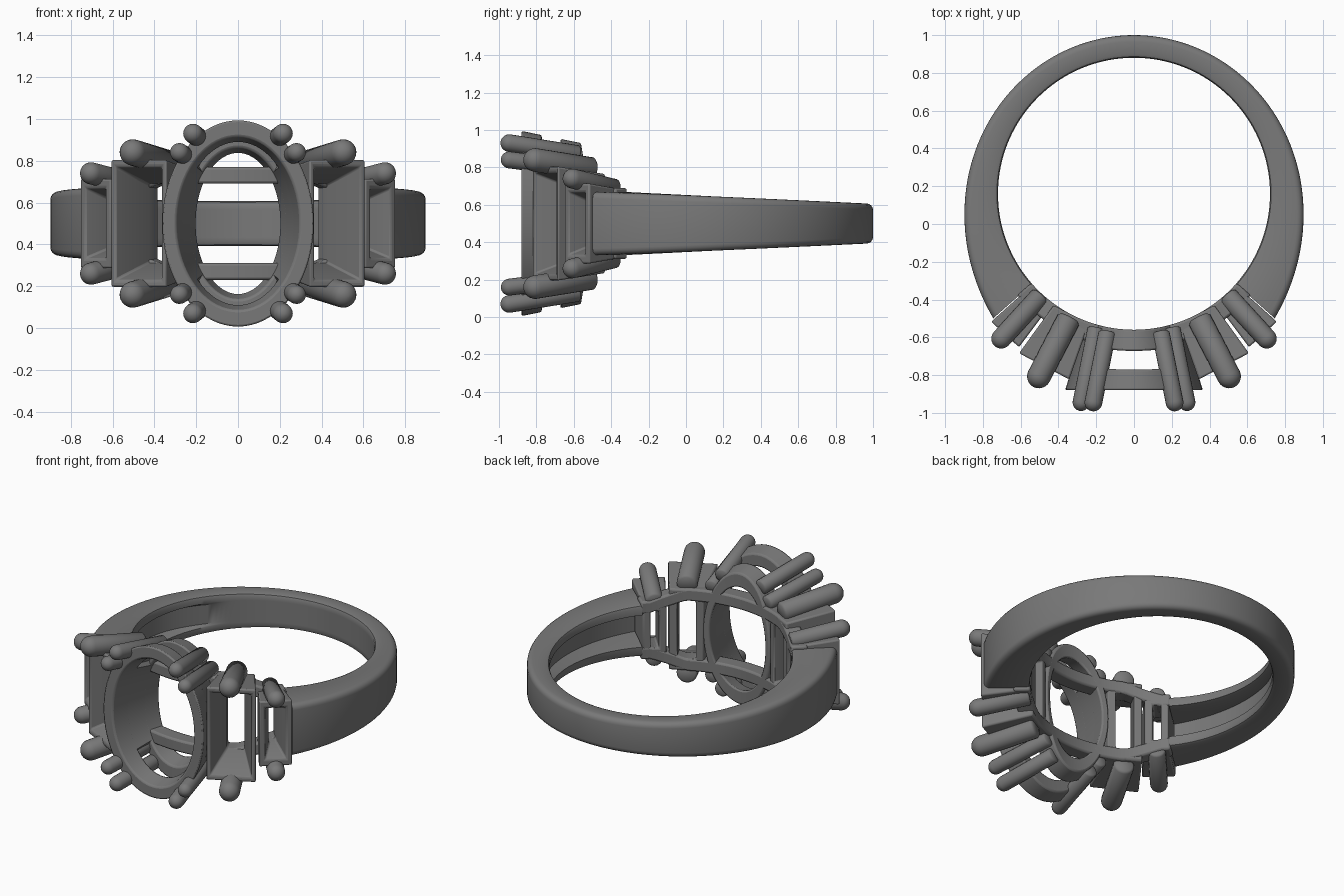
import bpy, bmesh
from math import sin, cos, pi, radians, sqrt
from mathutils import Vector

cube = bpy.data.objects.get("Cube")
if cube:
    bpy.data.objects.remove(cube, do_unlink=True)

metal = bpy.data.materials.new("grey metal")
metal.use_nodes = True
GREY = (0.19, 0.19, 0.19, 1)
metal.diffuse_color = GREY
metal.node_tree.nodes["Principled BSDF"].inputs["Base Color"].default_value = GREY

CY, RI, MID = 0.16, 0.72, 0.5      # finger hole centre, its radius, mid height


def loft(name, loops, closed=False, bevel=0, angle=35):
    """Skin a row of equal point loops; cap the ends unless closed."""
    bm = bmesh.new()
    rows = [[bm.verts.new(p) for p in loop] for loop in loops]
    n = len(rows[0])
    for i in range(len(rows) if closed else len(rows) - 1):
        a, b = rows[i], rows[(i + 1) % len(rows)]
        for j in range(n):
            k = (j + 1) % n
            bm.faces.new((a[j], a[k], b[k], b[j]))
    if not closed:
        bm.faces.new(rows[0])
        bm.faces.new(rows[-1])
    bmesh.ops.recalc_face_normals(bm, faces=bm.faces)
    mesh = bpy.data.meshes.new(name)
    bm.to_mesh(mesh)
    bm.free()
    mesh.materials.append(metal)
    ob = bpy.data.objects.new(name, mesh)
    bpy.context.collection.objects.link(ob)
    bpy.ops.object.select_all(action='DESELECT')
    ob.select_set(True)
    bpy.context.view_layer.objects.active = ob
    if bevel:
        mod = ob.modifiers.new("soft_edges", 'BEVEL')
        mod.width, mod.segments, mod.limit_method = bevel, 2, 'ANGLE'
    bpy.ops.object.shade_smooth_by_angle(angle=radians(angle))
    return ob


def polar(r, a, z, tang=0):
    """Point at radius r and angle a from the front, shifted along the tangent."""
    return Vector((r * sin(a) + tang * cos(a), CY - r * cos(a) + tang * sin(a), MID + z))


def lerp(a, b, t):
    return a + (b - a) * t


def prong(name, base, tip, r):
    """Round bar with a domed tip; tip is the centre of the dome."""
    axis = (tip - base).normalized()
    u = axis.cross(Vector((0, 0, 1))).normalized()
    v = axis.cross(u)
    stations = [(base, r * 0.8), (base + axis * r * 0.2, r)]
    stations += [(tip + axis * r * sin(t), r * cos(t)) for t in (k * pi / 12.6 for k in range(7))]
    loft(name, [[c + (u * cos(j * pi / 10) + v * sin(j * pi / 10)) * q for j in range(20)]
                for c, q in stations], angle=50)


# Band: widening towards the head, hollowed inside near the head
def band_section(t):
    a = pi - t
    at = abs(t) / (pi / 2)
    ro = 0.84 + 0.052 * at ** 2.88
    h = 0.105 + 0.047 * (1 - (CY + RI * 1.1 * cos(t)))
    fade = min(1, max(0, (at - 0.5) / 0.4))
    d = max(0, ro - RI - 0.09) * fade * fade * (3 - 2 * fade)
    b = 0.035
    half = [(RI + d, h * 0.5), (RI + d * 0.2, h * 0.58), (RI, h * 0.62), (RI, h - 0.02),
            (RI + 0.006, h - 0.006), (RI + 0.02, h)]
    half += [(ro - b + b * sin(k * pi / 8), h - b + b * cos(k * pi / 8)) for k in range(5)]
    full = half + [(r, -z) for r, z in reversed(half)]
    return [polar(r, a, z) for r, z in full]


END = radians(131.5)
loft("band", [band_section(lerp(-END, END, i / 120)) for i in range(121)])

# Inner rails under the settings
for sz, side in ((1, "upper"), (-1, "lower")):
    loops = []
    for i in range(49):
        a = radians(lerp(-49, 49, i / 48))
        zc = 0.23 - 0.08 * min(1, max(0, (abs(a) - 0.48) / 0.3))
        loops.append([polar(r, a, sz * (zc + z)) for r, z in
                      ((RI, -0.04), (RI, 0.04), (RI + 0.1, 0.04), (RI + 0.1, -0.04))])
    loft(side + "_rail", loops, bevel=0.012)


# Oval basket: cone with an open gap at top and bottom
def oval_point(a, s, inner):
    if inner:
        rx, rz = lerp(0.295, 0.2, s), lerp(0.415, 0.335, s)
    else:
        rx, rz = lerp(0.365, 0.24, s), lerp(0.495, 0.43, s)
    x = rx * cos(a)
    back = CY - sqrt(RI * RI - x * x)
    return Vector((x, lerp(-0.88, back, s), MID + rz * sin(a)))


def oval_section(a, s0, s1):
    return [oval_point(a, s0, False), oval_point(a, s0, True),
            oval_point(a, s1, True), oval_point(a, s1, False)]


for name, s0, s1 in (("oval_front_ring", 0, 0.34), ("oval_back_ring", 0.65, 1)):
    loft(name, [oval_section(i * pi / 36, s0, s1) for i in range(72)], closed=True, bevel=0.01)
for start, side in ((0, "left"), (pi, "right")):
    loft("oval_wall_" + side,
         [oval_section(start + lerp(-0.75, 0.75, i / 24), 0.3, 0.7) for i in range(25)])


# Rectangular side settings: tapered frames with a sloped seat and a slot
def frame(name, angle, r, w, h, h_back, lip, slot_w, slot_h, seat):
    def rect(rad, hw, hh):
        return [polar(rad, angle, z * hh, x * hw) for x, z in ((-1, -1), (1, -1), (1, 1), (-1, 1))]
    k = RI / r
    loft(name, [rect(r, w, h), rect(r, w - lip, h - lip * 1.3), rect(seat, slot_w, slot_h),
                rect(RI, slot_w, slot_h), rect(RI, w * k, h_back)], closed=True, bevel=0.01)


for sx, side in ((1, "left"), (-1, "right")):
    big, small = sx * radians(27.5), sx * radians(42.5)
    frame("large_setting_" + side, big, 1.03, 0.15, 0.305, 0.265, 0.025, 0.055, 0.19, 0.82)
    frame("small_setting_" + side, small, 1.01, 0.1, 0.215, 0.18, 0.035, 0.025, 0.12, 0.88)
    for sz, level in ((1, "upper"), (-1, "lower")):
        tag = level + "_" + side
        prong("large_prong_" + tag, polar(0.74, big, sz * 0.29), polar(1.09, big, sz * 0.34), 0.063)
        prong("small_prong_" + tag, polar(0.73, small, sz * 0.185), polar(1.04, small, sz * 0.24), 0.053)
        # Pairs of claws on the oval
        for name, base, tip, r in (
                ("oval_claw_top_", (0.14, -0.57, 0.37), (0.215, -0.945, 0.43), 0.047),
                ("oval_claw_side_", (0.2, -0.55, 0.29), (0.28, -0.945, 0.34), 0.045)):
            place = [Vector((sx * x, y, MID + sz * z)) for x, y, z in (base, tip)]
            prong(name + tag, place[0], place[1], r)
